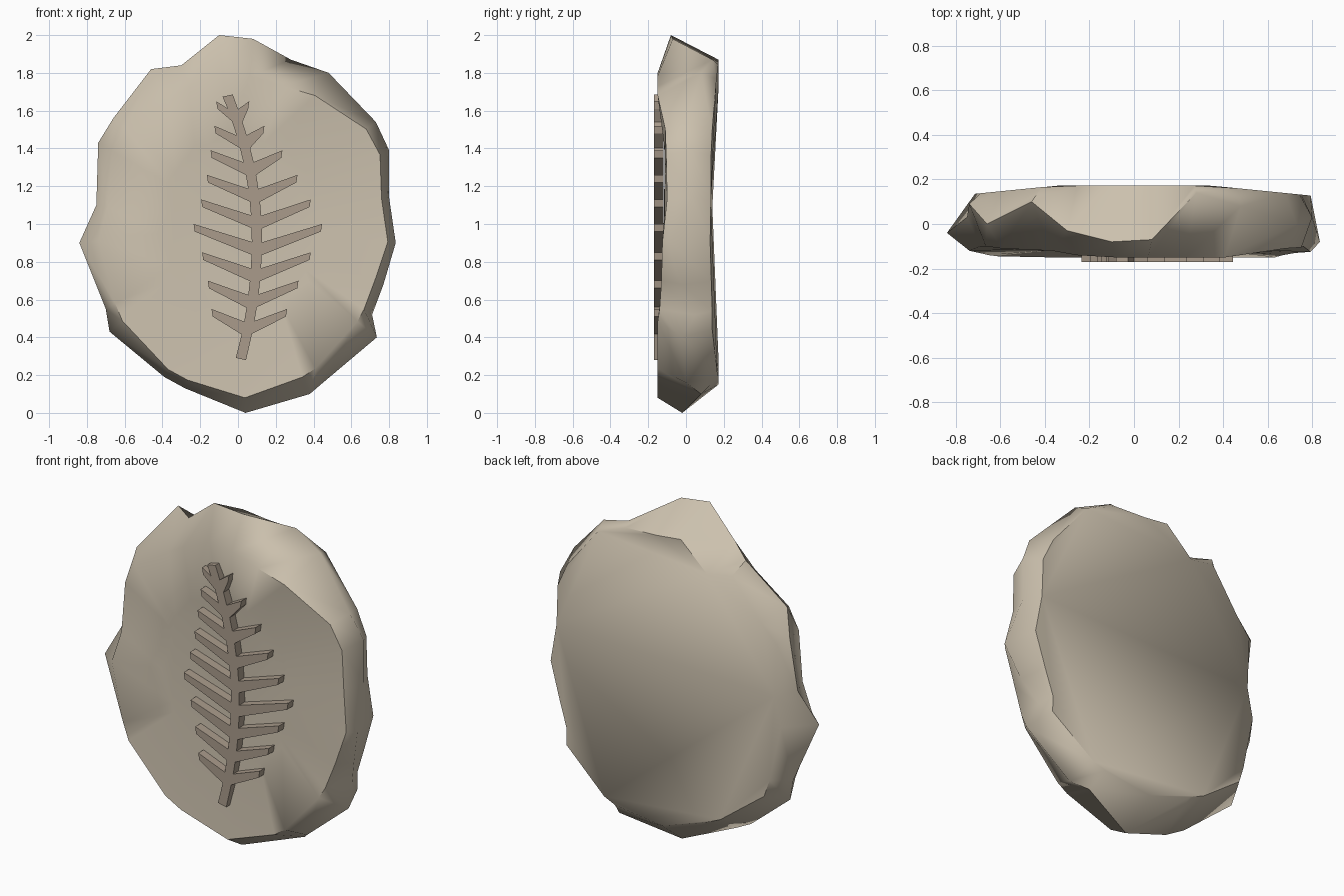
import bpy, bmesh

if "Cube" in bpy.data.objects:
    bpy.data.objects.remove(bpy.data.objects["Cube"])


def make_material(name, color):
    mat = bpy.data.materials.new(name)
    mat.diffuse_color = (*color, 1)
    mat.use_nodes = True
    mat.node_tree.nodes["Principled BSDF"].inputs["Base Color"].default_value = mat.diffuse_color
    return mat


def add_object(name, bm, mat):
    bmesh.ops.recalc_face_normals(bm, faces=bm.faces)
    mesh = bpy.data.meshes.new(name)
    bm.to_mesh(mesh)
    bm.free()
    mesh.materials.append(mat)
    obj = bpy.data.objects.new(name, mesh)
    bpy.context.collection.objects.link(obj)
    return obj


# Stone slab: rough rim (x, z, rim y, front scale, front y, back scale)
RIM = [
    (-.10, 2.00, -.08, .80, -.15, .87), (.08, 1.98, -.07, .80, -.15, .87),
    (.28, 1.87, .14, .84, -.15, .97), (.48, 1.80, .08, .85, -.15, .96),
    (.73, 1.54, .00, .93, -.11, .93), (.80, 1.39, .03, .94, -.105, .93),
    (.80, 1.14, .03, .95, -.10, .94), (.835, .90, -.08, .95, -.125, .95),
    (.77, .68, -.02, .94, -.13, .95), (.71, .52, .05, .94, -.14, .96),
    (.735, .40, -.02, .86, -.15, .93), (.45, .16, .00, .91, -.15, .93),
    (.38, .10, .08, .90, -.15, .90), (.04, .00, -.02, .92, -.15, .85),
    (-.28, .13, -.07, .95, -.15, .87), (-.39, .19, -.05, .95, -.15, .88),
    (-.68, .43, .00, .90, -.145, .90), (-.70, .55, .00, .93, -.14, .92),
    (-.84, .90, -.04, .88, -.12, .85), (-.75, 1.10, .03, .92, -.10, .90),
    (-.74, 1.43, .09, .90, -.10, .93), (-.66, 1.56, .00, .90, -.11, .90),
    (-.46, 1.82, .10, .80, -.12, .90), (-.30, 1.84, -.03, .86, -.14, .85),
]


def scaled(x, z, s):
    return x * s, 1 + (z - 1) * s


bm = bmesh.new()
inner, front, rim, back = [], [], [], []
for x, z, y, fs, fy, bs in RIM:
    px, pz = scaled(x, z, .5)
    inner.append(bm.verts.new((px, -.113 - .02 * max(0, .9 - pz), pz)))
    px, pz = scaled(x, z, fs)
    front.append(bm.verts.new((px, fy, pz)))
    rim.append(bm.verts.new((x, y, z)))
    px, pz = scaled(x, z, bs)
    back.append(bm.verts.new((px, .172 - .1 * max(0, abs(px) - .35), pz)))
n = len(RIM)
for a, b in ((inner, front), (front, rim), (rim, back)):
    for i in range(n):
        j = (i + 1) % n
        bm.faces.new((a[i], a[j], b[j], b[i]))
bm.faces.new(inner)
bm.faces.new(back)
slab = add_object("stone_slab", bm, make_material("sandstone", (.60, .53, .42)))
bpy.context.view_layer.objects.active = slab
slab.select_set(True)
bpy.ops.object.shade_smooth_by_angle(angle=1.05)


# Fern fossil: curved stem with paired leaflets, one outline extruded in depth
def stem_x(z):
    return .10 - (.268 if z > .92 else .21) * (z - .92) ** 2


TIP_Z = [.53, .68, .83, .98, 1.11, 1.24, 1.37, 1.50, 1.63]
TIP_LEFT = [-.14, -.16, -.19, -.235, -.195, -.165, -.145, -.125, -.115]
TIP_RIGHT = [.26, .32, .385, .445, .385, .315, .235, .14, .06]
HALF = .027


def fern_side(tips, side):
    pts = [(stem_x(.285) + side * HALF, .285 - side * .006)]
    for tx, tz in zip(tips, TIP_Z):
        reach = abs(tx - stem_x(tz))
        base = tz - .035 - .22 * reach
        for dz in (-.034, None, .034):
            if dz is None:
                pts += [(tx - side * .006, tz - .02), (tx, tz + .02)]
            else:
                pts.append((stem_x(base + dz) + side * HALF, base + dz))
    pts.append((stem_x(1.68) + side * HALF, 1.68 + side * .006))
    return pts


bm = bmesh.new()
outline = fern_side(TIP_RIGHT, 1) + fern_side(TIP_LEFT, -1)[::-1]
face = bm.faces.new([bm.verts.new((x, -.17, z)) for x, z in outline])
ext = bmesh.ops.extrude_face_region(bm, geom=[face], use_keep_orig=True)
moved = [v for v in ext["geom"] if isinstance(v, bmesh.types.BMVert)]
bmesh.ops.translate(bm, verts=moved, vec=(0, .052, 0))
add_object("fern_fossil", bm, make_material("fossil_brown", (.40, .33, .26)))
